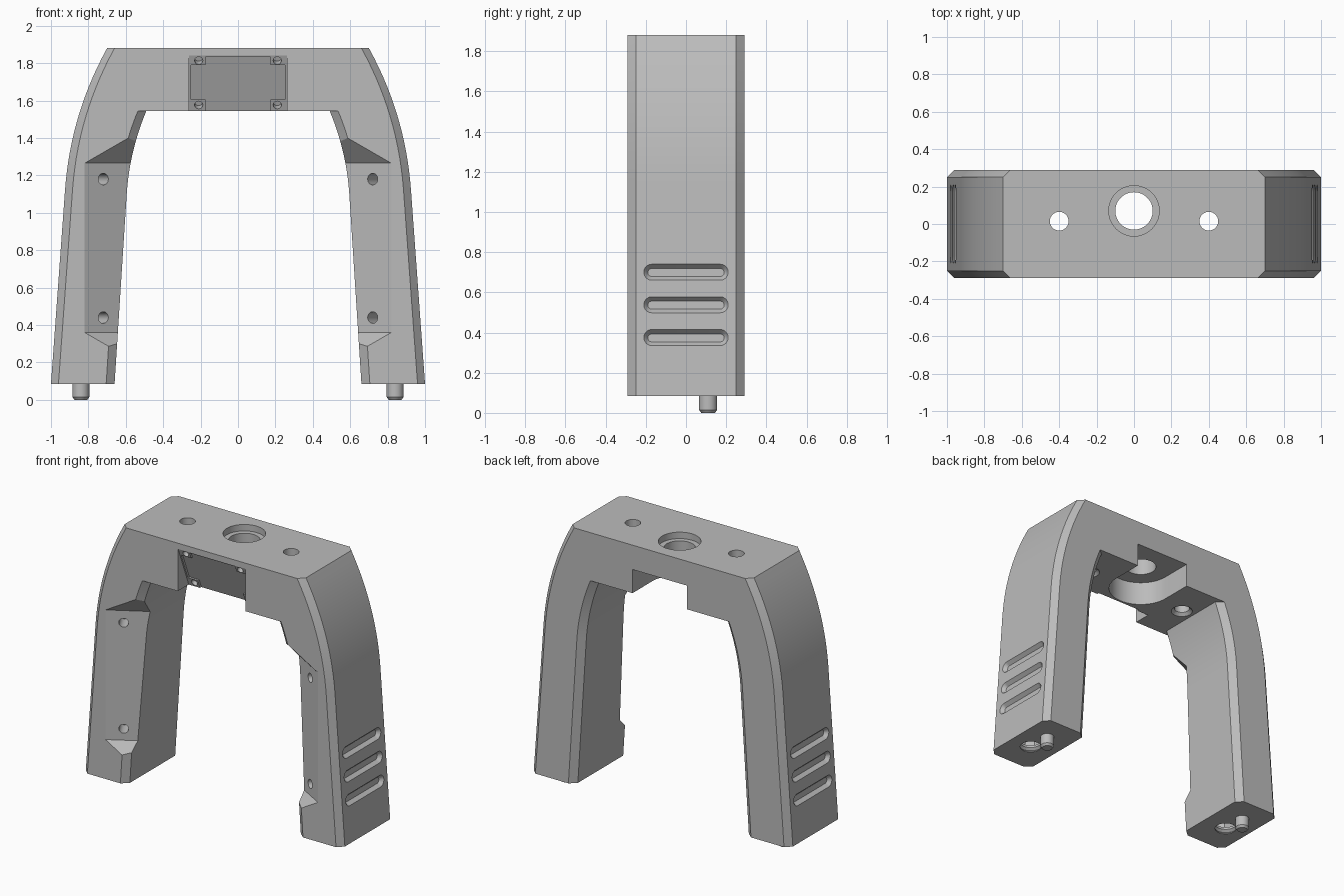
import bpy, bmesh, math
from mathutils import Vector

cube = bpy.data.objects.get("Cube")
if cube:
    bpy.data.objects.remove(cube)

grey = bpy.data.materials.new("plain_grey")
grey.use_nodes = True
colour = (0.5, 0.5, 0.5, 1)
grey.diffuse_color = colour
grey.node_tree.nodes["Principled BSDF"].inputs["Base Color"].default_value = colour

DEPTH, EDGE = 0.29, 0.25     # half depth, and where the chamfer starts
FOOT, UNDER, TOP = 0.085, 1.545, 1.88


def make(name, bm):
    bmesh.ops.recalc_face_normals(bm, faces=bm.faces)
    mesh = bpy.data.meshes.new(name)
    bm.to_mesh(mesh)
    bm.free()
    mesh.materials.append(grey)
    obj = bpy.data.objects.new(name, mesh)
    bpy.context.scene.collection.objects.link(obj)
    return obj


def hull(name, points):
    """Convex solid around a set of points."""
    bm = bmesh.new()
    for p in points:
        bm.verts.new(p)
    bmesh.ops.convex_hull(bm, input=bm.verts)
    bmesh.ops.dissolve_limit(bm, angle_limit=0.01, verts=bm.verts, edges=bm.edges)
    return make(name, bm)


def ring(centre, axis, r, n=32):
    turn = Vector((0, 0, 1)).rotation_difference(Vector(axis).normalized())
    return [Vector(centre) + turn @ Vector((r * math.cos(t), r * math.sin(t), 0))
            for t in (2 * math.pi * i / n for i in range(n))]


def upright(name, x, y, z0, z1, r0, r1=None, n=32):
    """Vertical cylinder or cone."""
    up = (0, 0, 1)
    return hull(name, ring((x, y, z0), up, r0, n) + ring((x, y, z1), up, r1 or r0, n))


def drill(name, mouth, axis, r, depth):
    """Blind hole starting a little outside the surface."""
    m, a = Vector(mouth), Vector(axis).normalized()
    return hull(name, ring(m - a * 0.04, a, r, 20) + ring(m + a * depth, a, r, 20))


def curve(a, c, b, n=14):
    a, c, b = Vector(a), Vector(c), Vector(b)
    return [a * (1 - t) ** 2 + c * 2 * t * (1 - t) + b * t * t
            for t in (i / n for i in range(n + 1))]


# Arch body: outline with chamfered outer and inner edges
outer = [Vector((1, FOOT))] + curve((0.925, 1.12), (0.896, 1.525), (0.70, TOP))
inner = [Vector((0.66, FOOT))] + curve((0.595, 1.1), (0.58, 1.33), (0.49, UNDER))


def outline(inset):
    o = [(p.x - 0.04 * inset, p.y) for p in outer]
    i = [(p.x + 0.045 * inset, p.y) for p in inner]
    return (o + [(-x, z) for x, z in reversed(o)]
            + [(-x, z) for x, z in i] + i[::-1])


bm = bmesh.new()
layers = [[bm.verts.new((x, y, z)) for x, z in outline(inset)]
          for y, inset in ((-DEPTH, 1), (-EDGE, 0), (EDGE, 0), (DEPTH, 1))]
for a, b in zip(layers, layers[1:]):
    for i in range(len(a)):
        j = (i + 1) % len(a)
        bm.faces.new((a[i], a[j], b[j], b[i]))
bm.faces.new(layers[0])
bm.faces.new(layers[-1])
body = make("arch_body", bm)

cutters = []


def cut(obj):
    cutters.append(obj)
    obj.hide_render = True


# Central hole with counterbore, and the round-ended pocket open to the back
cut(upright("centre_hole", 0, 0.07, 1.6, 2, 0.1, n=48))
cut(upright("centre_counterbore", 0, 0.07, 1.835, 2, 0.135, n=48))
cut(hull("rear_pocket", [p for z in (1.4, 1.71) for p in
         ring((0, 0.07, z), (0, 0, 1), 0.21, 48)
         + [Vector((x, 0.4, z)) for x in (-0.21, 0.21)]]))


# Sloped front panel with corner pads
def panel_y(z):
    return -DEPTH + 0.4 * (1.84 - z)


def panel(name, x, z0, z1, sink):
    cut(hull(name, [(sx * x, y, z) for sx in (-1, 1) for z in (z0, z1)
                    for y in (-0.4, panel_y(z) + sink)]))


panel("panel_recess", 0.262, 1.5, 1.84, 0.003)
panel("panel_wide_step", 0.252, 1.605, 1.79, 0.018)
panel("panel_tall_step", 0.175, 1.5, 1.832, 0.018)

for s in (1, -1):
    for z in (1.575, 1.812):
        cut(drill("panel_screw_hole", (s * 0.21, panel_y(z), z), (0, 1, 0.4), 0.022, 0.05))

    # Mounting holes through the bar, countersunk below
    cut(upright("bar_hole", s * 0.4, 0.015, 1.4, 2, 0.05))
    cut(upright("bar_countersink", s * 0.4, 0.015, 1.525, 1.575, 0.09, 0.04))

    # Slanted recess on the front of the leg
    slope, y0 = 0.577, -0.35
    x0, x1 = 0.82 + (-DEPTH - y0) / slope, 0.4
    deep = (x0 - x1) * slope
    cut(hull("leg_recess", [p for z, d in ((0.36, -1), (1.265, 1)) for p in
             ((s * x0, y0, z), (s * x1, y0 + deep, z), (s * x1, y0, z + d * deep))]))
    for z in (0.44, 1.18):
        cut(drill("leg_hole", (s * 0.72, -DEPTH + 0.1 * slope, z), (s * slope, 1, 0), 0.031, 0.12))

    # Three bevelled grip slots on the outside of the leg
    lean = 0.0725
    out = Vector((1, 0, lean)).normalized()
    for z in (0.375, 0.538, 0.70):
        face = Vector((1 - lean * (z - FOOT), 0, z))
        pts = [p + Vector((0, y, 0)) for d, r in ((0.02, 0.056), (-0.025, 0.02))
               for y in (-0.17, 0.17) for p in ring(face + out * d, out, r, 24)]
        cut(hull("grip_slot", [(s * p.x, p.y, p.z) for p in pts]))

    # Threaded socket under the foot
    cut(upright("socket", s * 0.84, -0.06, 0, 0.3, 0.07))
    for i in range(4):
        z = FOOT + 0.02 + 0.045 * i
        cut(hull("thread_groove", [p for dz, r in ((-0.018, 0.066), (0, 0.087), (0.018, 0.066))
                 for p in ring((s * 0.84, -0.06, z + dz), (0, 0, 1), r)]))

    # Locating pin under the foot
    pin = hull("right_pin" if s < 0 else "left_pin",
               [p for z, r in ((0, 0.034), (0.015, 0.045), (FOOT + 0.01, 0.045))
                for p in ring((s * 0.84, 0.11, z), (0, 0, 1), r)])

# Apply all cuts to the body
for c in cutters:
    mod = body.modifiers.new(c.name, "BOOLEAN")
    mod.operation, mod.solver, mod.object = "DIFFERENCE", "EXACT", c
bpy.context.view_layer.update()
result = bpy.data.meshes.new_from_object(
    body.evaluated_get(bpy.context.evaluated_depsgraph_get()))
body.modifiers.clear()
body.data = result
result.materials.clear()
result.materials.append(grey)
for c in cutters:
    bpy.data.objects.remove(c)

# Smooth curves, sharp edges
for obj in bpy.context.scene.collection.objects:
    if obj.name == "arch_body" or obj.name.endswith("_pin"):
        bpy.ops.object.select_all(action="DESELECT")
        obj.select_set(True)
        bpy.context.view_layer.objects.active = obj
        bpy.ops.object.shade_smooth_by_angle(angle=math.radians(20))
